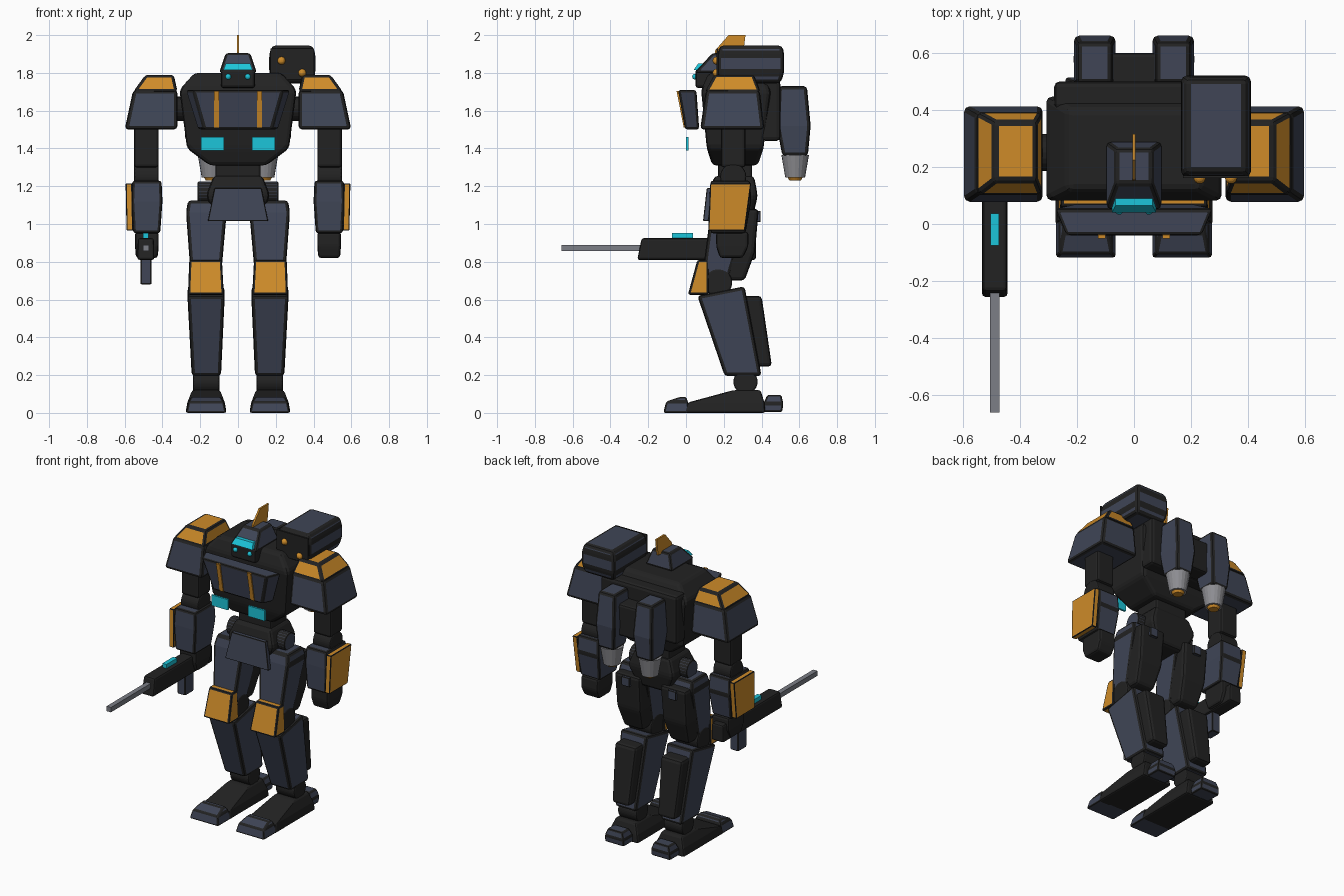
import bpy, bmesh
from math import pi
from mathutils import Matrix

if "Cube" in bpy.data.objects:
    bpy.data.objects.remove(bpy.data.objects["Cube"], do_unlink=True)


def material(name, r, g, b):
    m = bpy.data.materials.new(name)
    m.use_nodes = True
    m.diffuse_color = (r, g, b, 1)
    bsdf = next(n for n in m.node_tree.nodes if n.type == 'BSDF_PRINCIPLED')
    bsdf.inputs["Base Color"].default_value = (r, g, b, 1)
    return m


NAVY = material("navy armour", .05, .06, .094)
DARK = material("charcoal frame", .016, .016, .016)
ORANGE = material("orange trim", .62, .26, .022)
CYAN = material("cyan glow", .012, .56, .70)
STEEL = material("gun steel", .2, .21, .24)
LIGHT = material("nozzle grey", .27, .27, .29)


def finish(bm, name, mat, bevel=0):
    bmesh.ops.recalc_face_normals(bm, faces=bm.faces)
    me = bpy.data.meshes.new(name)
    bm.to_mesh(me)
    bm.free()
    ob = bpy.data.objects.new(name, me)
    bpy.context.collection.objects.link(ob)
    me.materials.append(mat)
    me.materials.append(DARK)
    if bevel:
        # armour edges are worn down to the charcoal frame
        mod = ob.modifiers.new("edge", 'BEVEL')
        mod.width = bevel
        mod.segments = 2
        mod.limit_method = 'ANGLE'
        mod.angle_limit = .2
        mod.material = 1
    return ob


def loft(name, mat, rings, bevel=.015, flip=1):
    """Join rings of four corners into a closed solid."""
    bm = bmesh.new()
    loops = [[bm.verts.new((x * flip, y, z)) for x, y, z in r] for r in rings]
    bm.faces.new(loops[0])
    bm.faces.new(loops[-1])
    for a, b in zip(loops, loops[1:]):
        for i in range(4):
            j = (i + 1) % 4
            bm.faces.new((a[i], a[j], b[j], b[i]))
    return finish(bm, name, mat, bevel)


def block(name, mat, *rects, bevel=.015, flip=1):
    """Stack of rectangles: x0, x1, y0, y1, z at front, optional z at back."""
    rings = []
    for x0, x1, y0, y1, zf, *zb in rects:
        z = zb[0] if zb else zf
        rings.append([(x0, y0, zf), (x1, y0, zf), (x1, y1, z), (x0, y1, z)])
    return loft(name, mat, rings, bevel, flip)


def box(name, mat, x0, x1, y0, y1, z0, z1, **kw):
    return block(name, mat, (x0, x1, y0, y1, z0), (x0, x1, y0, y1, z1), **kw)


def drum(name, mat, centre, r1, r2, depth, axis='Z', bevel=0):
    bm = bmesh.new()
    rot = {'X': Matrix.Rotation(pi / 2, 4, 'Y'), 'Y': Matrix.Rotation(pi / 2, 4, 'X'),
           'Z': Matrix.Identity(4)}[axis]
    bmesh.ops.create_cone(bm, cap_ends=True, segments=20, radius1=r1, radius2=r2,
                          depth=depth, matrix=Matrix.Translation(centre) @ rot)
    return finish(bm, name, mat, bevel)


def ball(name, mat, centre, r):
    bm = bmesh.new()
    bmesh.ops.create_uvsphere(bm, u_segments=16, v_segments=10, radius=r,
                              matrix=Matrix.Translation(centre))
    return finish(bm, name, mat)


# Head
box("head_core", DARK, -.09, .09, .05, .26, 1.72, 1.82)
block("helmet", NAVY, (-.1, .1, .045, .29, 1.8), (-.065, .065, .14, .265, 1.905), bevel=.014)
block("visor", CYAN, (-.077, .077, .04, .08, 1.815), (-.065, .065, .065, .1, 1.85), bevel=0)
block("crest", ORANGE, (-.006, .006, .15, .3, 1.89), (-.006, .006, .155, .305, 1.92),
      (-.006, .006, .225, .315, 2), bevel=0)

# Torso
block("torso", DARK, (-.15, .15, .14, .38, 1.31), (-.27, .27, .11, .41, 1.4),
      (-.31, .31, .08, .45, 1.71), (-.23, .23, .12, .4, 1.8), bevel=.02)
loft("chest_plate", NAVY, [
    [(-.18, -.005, 1.5), (.18, -.005, 1.5), (.24, -.042, 1.71), (-.24, -.042, 1.71)],
    [(-.215, .07, 1.5), (.215, .07, 1.5), (.28, .055, 1.71), (-.28, .055, 1.71)]], .014)
box("waist", DARK, -.12, .12, .17, .35, 1.22, 1.33)
block("pelvis", DARK, (-.11, .11, .16, .35, 1.02), (-.17, .17, .12, .38, 1.15),
      (-.13, .13, .15, .36, 1.255), bevel=.02)
block("front_skirt", NAVY, (-.16, .16, .09, .12, 1.015), (-.125, .125, .11, .14, 1.19), bevel=.006)

# Backpack
box("backpack", DARK, -.28, .28, .4, .5, 1.44, 1.76, bevel=.02)
box("thruster_bridge", DARK, -.16, .16, .46, .6, 1.45, 1.66)

# Shoulder launcher
block("launcher", NAVY, (.18, .395, .18, .5, 1.745), (.165, .41, .165, .52, 1.8),
      (.165, .41, .165, .52, 1.9), (.18, .395, .18, .51, 1.945), bevel=.02)
box("launcher_face", DARK, .172, .403, .161, .17, 1.765, 1.93, bevel=0)
for x, z in ((.23, 1.865), (.34, 1.8)):
    ball("launcher_round", ORANGE, (x, .162, z), .021)

for side, s in (("left", 1), ("right", -1)):
    def blk(name, mat, *rects, bevel=.015):
        return block(side + "_" + name, mat, *rects, bevel=bevel, flip=s)

    def bx(name, mat, *dims, bevel=.015):
        return box(side + "_" + name, mat, *dims, bevel=bevel, flip=s)

    # Face and chest details
    ball(side + "_eye", CYAN, (s * .052, .048, 1.78), .015)
    bx("chest_light", CYAN, .075, .195, 0, .013, 1.39, 1.46, bevel=0)
    blk("chest_stripe", ORANGE, (.1, .127, -.012, 0, 1.51), (.1, .127, -.05, -.038, 1.705), bevel=0)

    # Thrusters
    blk("thruster", NAVY, (.08, .2, .51, .645, 1.36), (.065, .21, .48, .66, 1.52),
        (.075, .2, .49, .64, 1.73), bevel=.018)
    drum(side + "_nozzle", LIGHT, (s * .14, .578, 1.305), .052, .073, .12)
    drum(side + "_nozzle_glow", ORANGE, (s * .14, .578, 1.24), .03, .042, .02)

    # Shoulder and arm
    drum(side + "_shoulder_joint", DARK, (s * .32, .25, 1.61), .065, .065, .12, 'X')
    blk("shoulder_armour", NAVY, (.32, .6, .075, .415, 1.5), (.32, .555, .105, .39, 1.71), bevel=.02)
    blk("shoulder_cap", ORANGE, (.32, .555, .1, .395, 1.7), (.34, .49, .15, .36, 1.79), bevel=.016)
    bx("upper_arm", DARK, .42, .55, .185, .315, 1.3, 1.56)
    drum(side + "_elbow", DARK, (s * .485, .25, 1.25), .07, .07, .13, 'X', .01)
    blk("forearm", NAVY, (.412, .555, .13, .315, .95), (.4, .565, .125, .345, 1.12),
        (.405, .56, .13, .34, 1.23))
    blk("forearm_guard", ORANGE, (.555, .59, .118, .312, .965), (.56, .595, .128, .345, 1.215), bevel=.006)
    blk("hand", DARK, (.425, .54, .18, .3, .82), (.42, .545, .16, .33, .88), (.42, .545, .16, .33, .96))

    # Hip and thigh
    drum(side + "_hip", NAVY, (s * .165, .24, 1.165), .06, .06, .1, 'X', .008)
    blk("thigh", NAVY, (.09, .25, .085, .23, .72), (.06, .275, .13, .33, 1.06),
        (.07, .265, .15, .31, 1.125), bevel=.018)
    blk("thigh_back", DARK, (.1, .24, .19, .31, .7), (.08, .258, .24, .365, .85),
        (.075, .262, .28, .385, 1.08), bevel=.02)
    bx("hip_tab", NAVY, .14, .2, .36, .395, 1.01, 1.07, bevel=.006)

    # Knee and shin
    drum(side + "_knee", DARK, (s * .17, .17, .69), .075, .075, .17, 'X', .01)
    blk("knee_guard", ORANGE, (.075, .265, .01, .12, .625), (.085, .258, .06, .12, .81), bevel=.012)
    blk("shin", NAVY, (.09, .245, .205, .4, .195), (.07, .268, .06, .31, .62, .67), bevel=.018)
    blk("calf", DARK, (.105, .23, .35, .455, .245), (.09, .248, .28, .4, .62), bevel=.02)

    # Foot
    drum(side + "_ankle", DARK, (s * .168, .315, .165), .065, .065, .14, 'X', .01)
    blk("foot", DARK, (.06, .278, -.01, .42, 0), (.07, .268, .01, .415, .055),
        (.095, .243, .25, .395, .12), bevel=.012)
    blk("toe", NAVY, (.062, .275, -.12, .02, 0), (.075, .262, -.105, .01, .06),
        (.09, .248, -.03, 0, .085), bevel=.01)
    blk("heel", NAVY, (.1, .24, .4, .51, .005), (.1, .24, .41, .515, .05),
        (.115, .225, .43, .505, .095), bevel=.01)

# Rifle held in the right hand
block("rifle_body", DARK, (-.533, -.443, -.258, .37, .81), (-.53, -.446, -.235, .37, .925), bevel=.012)
box("rifle_barrel", STEEL, -.504, -.472, -.66, -.24, .858, .89, bevel=0)
box("rifle_sight", CYAN, -.503, -.473, -.075, .037, .92, .952, bevel=0)
box("rifle_magazine", NAVY, -.517, -.457, .1, .19, .68, .82, bevel=.008)
